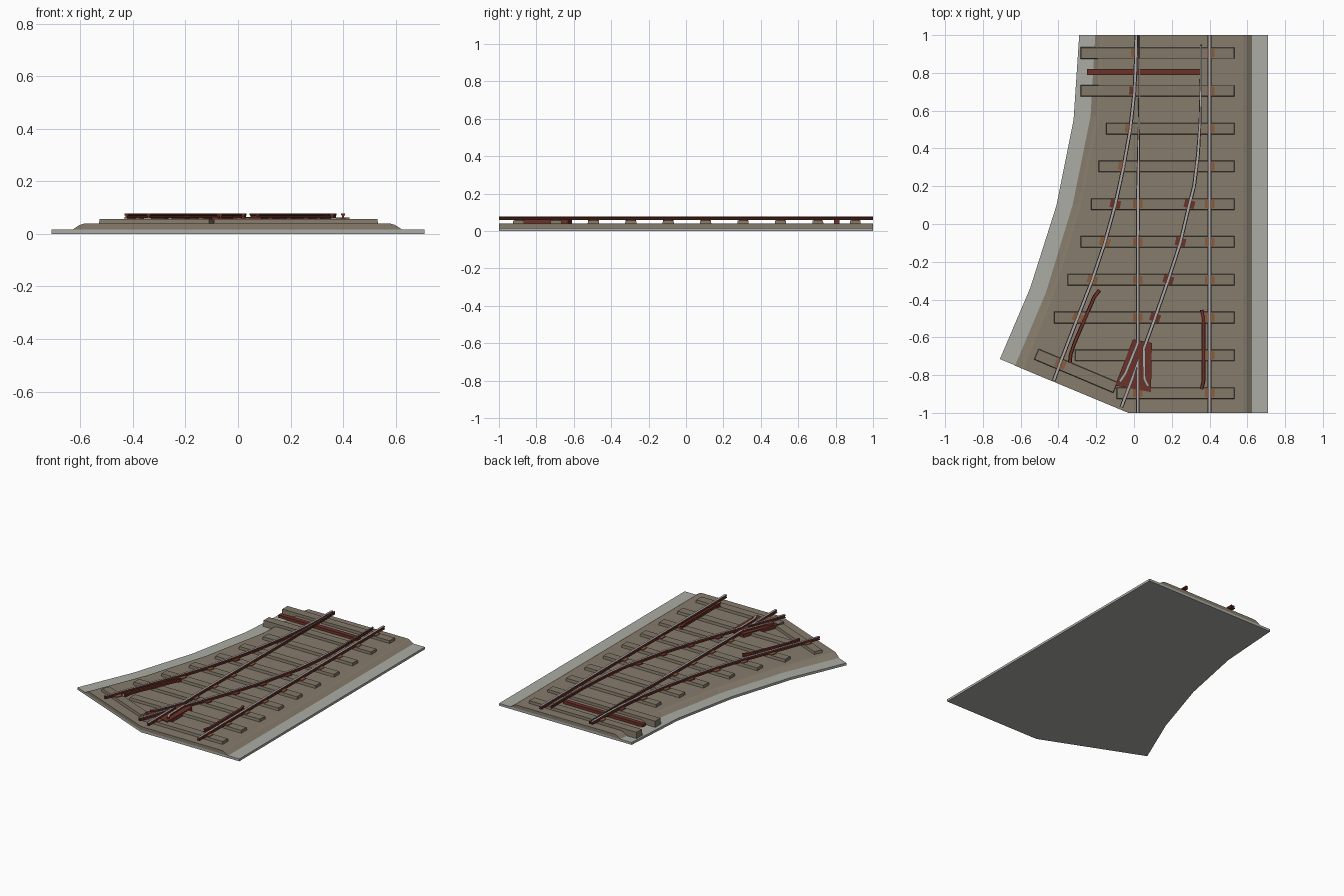
import bpy, bmesh, math
from mathutils import Vector

cube = bpy.data.objects.get("Cube")
if cube:
    bpy.data.objects.remove(cube)


def material(name, rgb):
    lin = [((c / 255 + 0.055) / 1.055) ** 2.4 for c in rgb] + [1]
    m = bpy.data.materials.new(name)
    m.use_nodes = True
    m.diffuse_color = lin
    m.node_tree.nodes["Principled BSDF"].inputs["Base Color"].default_value = lin
    return m


ROADBED = material("roadbed_grey", (172, 172, 166))
BALLAST = material("ballast_brown_grey", (134, 124, 108))
SLEEPER = material("sleeper_brown_grey", (130, 120, 105))
RUST = material("rust_brown", (108, 50, 40))
CHAIR = material("chair_orange_brown", (138, 92, 58))
STEEL = material("steel", (172, 172, 172))


def finish(name, bm, *mats):
    bmesh.ops.recalc_face_normals(bm, faces=bm.faces)
    mesh = bpy.data.meshes.new(name)
    bm.to_mesh(mesh)
    bm.free()
    for m in mats:
        mesh.materials.append(m)
    ob = bpy.data.objects.new(name, mesh)
    bpy.context.collection.objects.link(ob)
    return ob


def loft(name, rings, mat):
    """Solid through stacked rings of equal point count, capped at both ends."""
    bm = bmesh.new()
    rows = [[bm.verts.new(p) for p in ring] for ring in rings]
    n = len(rows[0])
    for a, b in zip(rows, rows[1:]):
        for i in range(n):
            j = (i + 1) % n
            bm.faces.new((a[i], a[j], b[j], b[i]))
    bm.faces.new(rows[0])
    bm.faces.new(rows[-1])
    return finish(name, bm, mat)


def block(name, a, b, width, z0, z1, mat, flare=0.0):
    """Bar between two ground points, with its foot spread by flare."""
    a, b = Vector(a), Vector(b)
    d = (b - a).normalized()
    s = Vector((-d.y, d.x))
    rings = []
    for z, f in ((z0, flare), (z1, 0)):
        w = s * (width / 2 + f)
        e = d * f
        rings.append([(p.x, p.y, z) for p in (a - e - w, b + e - w, b + e + w, a - e + w)])
    return loft(name, rings, mat)


# Rail cross-section: foot, web and head (one half, mirrored below)
HALF = [(0.010, 0.058), (0.010, 0.061), (0.004, 0.063), (0.004, 0.069),
        (0.0075, 0.071), (0.0075, 0.078)]
PROFILE = HALF + [(-x, z) for x, z in reversed(HALF)]


def rail(name, path, top=STEEL, scales=None):
    pts = [Vector(p) for p in path]
    bm = bmesh.new()
    rows = []
    for i, p in enumerate(pts):
        d = (pts[min(i + 1, len(pts) - 1)] - pts[max(i - 1, 0)]).normalized()
        side = Vector((-d.y, d.x)) * (scales[i] if scales else 1)
        rows.append([bm.verts.new((*(p + side * x), z)) for x, z in PROFILE])
    n = len(PROFILE)
    for a, b in zip(rows, rows[1:]):
        for i in range(n):
            j = (i + 1) % n
            f = bm.faces.new((a[i], a[j], b[j], b[i]))
            f.material_index = int(i == len(HALF) - 1)  # head top is polished
    bm.faces.new(rows[0])
    bm.faces.new(rows[-1])
    return finish(name, bm, RUST, top)


# Roadbed slab and the sloped ballast bed
def bed_ring(left, right, inset, z):
    ring = [(x + inset, y, z) for x, y in left[:-1]]
    x, y = left[-1]
    ring.append((x + inset, y - 0.42 * inset, z))
    return ring + [(-0.03, -1, z), (right - inset, -1, z), (right - inset, 1, z)]


slab_left = [(-0.29, 1), (-0.32, 0.55), (-0.41, 0.1), (-0.55, -0.34), (-0.71, -0.715)]
bed_left = [(-0.205, 1), (-0.23, 0.57), (-0.325, 0.1), (-0.465, -0.36), (-0.63, -0.75)]
loft("roadbed", [bed_ring(slab_left, 0.71, 0, z) for z in (0, 0.016)], ROADBED)
loft("ballast", [bed_ring(bed_left, 0.625, d, z)
                 for d, z in ((0, 0.016), (0.028, 0.034), (0.045, 0.039))], BALLAST)

# Sleepers: left ends follow the diverging track
ROWS = [0.905 - 0.2 * i for i in range(10)]
ENDS = [-0.28, -0.28, -0.145, -0.185, -0.225, -0.28, -0.35, -0.42, -0.31, -0.09]
for i, (y, x) in enumerate(zip(ROWS, ENDS)):
    block(f"sleeper_{i + 1}", (x, y), (0.53, y), 0.056, 0.016 if i < 2 else 0.037,
          0.057, SLEEPER, 0.003)
block("sleeper_angled", (-0.515, -0.69), (-0.1, -0.865), 0.056, 0.037, 0.057, SLEEPER, 0.003)

# Running rails
curve_stock = [(0.012, 1), (0.009, 0.85), (0.002, 0.7), (-0.02, 0.5), (-0.056, 0.3),
               (-0.1, 0.1), (-0.155, -0.1), (-0.222, -0.3), (-0.3, -0.5),
               (-0.385, -0.72), (-0.425, -0.83)]
curve_blade = [(0.353, 0.95), (0.353, 0.75), (0.35, 0.55), (0.339, 0.37), (0.318, 0.2),
               (0.292, 0.1), (0.245, -0.1), (0.18, -0.3), (0.11, -0.5), (0.052, -0.66)]
rail("stock_rail_straight", [(0.4, 1), (0.4, -1)])
rail("stock_rail_curved", curve_stock)
rail("closure_rail_curved", curve_blade + [(0.055, -0.82), (0.075, -0.86)],
     scales=[0.4, 0.5, 0.75] + [1] * 9)
rail("closure_rail_straight", [(0.029, 1), (0.027, 0.6), (0.022, 0.2), (0.02, -0.1),
                               (0.02, -0.63), (-0.045, -0.79), (-0.075, -0.835)],
     scales=[0.4, 0.5] + [1] * 5)

# Crossing: base plate and the nose with its two legs
plate = [(-0.005, -0.61), (0.095, -0.63), (0.09, -0.89), (-0.1, -0.855)]
loft("crossing_plate", [[(x, y, z) for x, y in plate] for z in (0.04, 0.064)], RUST)
rail("crossing_leg_straight", [(0.022, -0.71), (0.02, -0.8), (0.02, -1)], scales=[0.4, 1, 1])
rail("crossing_leg_diverging", [(0.022, -0.72), (-0.01, -0.82), (-0.067, -0.97)],
     scales=[0.4, 1, 1])

# Check rails with flared ends, and the tie bar
rail("check_rail_left", [(-0.182, -0.35), (-0.21, -0.385), (-0.315, -0.63), (-0.335, -0.69),
                         (-0.34, -0.735)], RUST)
rail("check_rail_right", [(0.358, -0.455), (0.368, -0.5), (0.368, -0.83), (0.358, -0.875)], RUST)
block("tie_bar", (-0.25, 0.805), (0.355, 0.805), 0.03, 0.04, 0.059, RUST)


# Rail chairs where the rails cross the sleepers
def on_path(path, y):
    for (xa, ya), (xb, yb) in zip(path, path[1:]):
        if yb <= y <= ya:
            t = (ya - y) / (ya - yb)
            return Vector((xa + (xb - xa) * t, y)), Vector((yb - ya, xa - xb)).normalized()


def chair(name, point, across, inner, outer, mat):
    block(name, point - across * inner, point + across * outer, 0.042, 0.055, 0.0615, mat)


EAST = Vector((1, 0))
for i, y in enumerate(ROWS):
    switch = i < 4  # blades slide on the inner side here
    chair(f"chair_right_{i + 1}", Vector((0.4, y)), EAST, 0.004 if switch else 0.025, 0.025, CHAIR)
    if i < 8:
        p, n = on_path(curve_stock, y)
        west = n if n.x < 0 else -n
        chair(f"chair_left_{i + 1}", p, west, 0.004 if switch else 0.027, 0.027,
              RUST if i in (1, 4) else CHAIR)
    if 4 <= i < 8:
        chair(f"chair_middle_{i + 1}", Vector((0.02, y)), EAST, 0.025, 0.025, CHAIR)
        p, n = on_path(curve_blade, y)
        chair(f"chair_curve_{i + 1}", p, n, 0.027, 0.027, RUST)
chair("chair_middle_end", Vector((0.02, -0.895)), EAST, 0.025, 0.025, CHAIR)
chair("chair_angled_left", Vector((-0.39, -0.742)), Vector((0.92, -0.39)), 0.027, 0.027, CHAIR)
